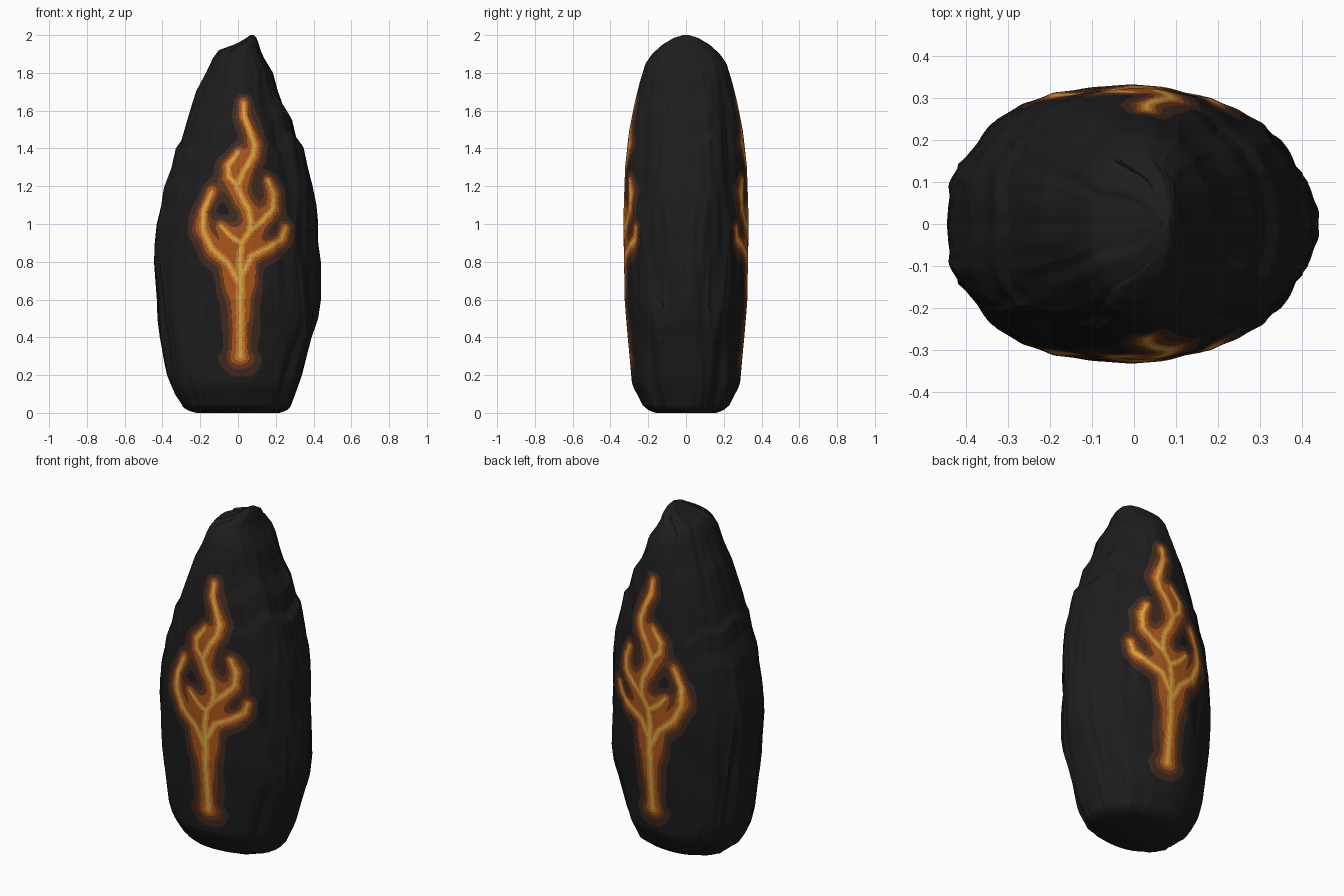
import bpy, bmesh, math
from mathutils import Vector, noise

if "Cube" in bpy.data.objects:
    bpy.data.objects.remove(bpy.data.objects["Cube"])

RINGS, SEGS = 250, 210

# silhouette: height, left x, right x
SIDES = [(0, -.22, .22), (.012, -.265, .255), (.03, -.29, .275), (.1, -.335, .302),
         (.2, -.375, .338), (.4, -.415, .387), (.5, -.429, .422), (.6, -.432, .437),
         (.8, -.445, .435), (.9, -.44, .422), (1.0, -.427, .422), (1.1, -.402, .412),
         (1.2, -.386, .392), (1.3, -.348, .367), (1.4, -.328, .347), (1.44, -.3, .312),
         (1.55, -.268, .287), (1.63, -.243, .238), (1.7, -.22, .213), (1.8, -.167, .186),
         (1.88, -.13, .138), (1.92, -.1, .12), (1.955, -.005, .11), (1.985, .045, .098),
         (2, .065, .085)]
# height, half depth
DEPTH = [(0, .16), (.012, .195), (.04, .228), (.1, .258), (.13, .275), (.16, .285),
         (.4, .307), (.6, .323), (1, .33), (1.3, .322), (1.5, .299), (1.65, .27),
         (1.75, .245), (1.85, .215), (1.9, .18), (1.95, .125), (1.985, .065), (2, .015)]

# flame veins: x, z, strength
VEINS = [
    [(.013, .30, 1.2), (.013, .34, .95), (.013, .5, 1), (.013, .7, 1.05), (.01, .82, .9),
     (.02, .9, .8), (.06, .96, .8), (.068, 1.01, .8), (.055, 1.08, .8), (.02, 1.14, .85),
     (-.005, 1.2, .85), (.03, 1.28, .75), (.078, 1.36, .75), (.088, 1.42, .75),
     (.06, 1.5, .7), (.032, 1.57, .65), (.03, 1.64, .5)],
    [(.01, .68, .9), (-.05, .79, .8), (-.14, .87, .8), (-.187, .97, .8),
     (-.183, 1.07, .7), (-.14, 1.17, .5)],
    [(.013, .72, .9), (.07, .83, .8), (.17, .88, .75), (.23, .92, .65), (.25, .98, .5)],
    [(.015, .9, .7), (-.04, .935, .7), (-.09, .99, .5)],
    [(.05, .95, .75), (.13, 1.02, .75), (.185, 1.08, .75), (.19, 1.16, .65), (.16, 1.23, .5)],
    [(0, 1.2, .75), (-.05, 1.25, .7), (-.052, 1.31, .65), (0, 1.38, .5)],
]


def sample(keys, z):
    for a, b in zip(keys, keys[1:]):
        if z <= b[0]:
            t = max(0, (z - a[0]) / (b[0] - a[0]))
            return [p + (q - p) * t for p, q in zip(a[1:], b[1:])]
    return keys[-1][1:]


def vein_heat(x, z, vein):
    best = 0
    for (ax, az, aw), (bx, bz, bw) in zip(vein, vein[1:]):
        dx, dz = bx - ax, bz - az
        t = max(0, min(1, ((x - ax) * dx + (z - az) * dz) / (dx * dx + dz * dz)))
        d = math.hypot(x - ax - t * dx, z - az - t * dz)
        best = max(best, math.exp(-d / (.038 * (aw + (bw - aw) * t))))
    return best


def glow_band(x, z):
    if not (-.32 < x < .35 and .12 < z < 1.78):
        return 0
    wobble = 1 + .45 * noise.noise(Vector((x * 11, 3, z * 7)))
    heats = [vein_heat(x, z, v) for v in VEINS]
    core, total = max(heats), sum(heats) * wobble
    if core > .78:
        return 5
    if core > .54:
        return 4
    for band, limit in ((3, .33), (2, .19), (1, .075)):
        if total > limit:
            return band
    return 0


def rock_point(i, j):
    z = 2 * i / RINGS
    a = math.pi * j / SEGS
    c, s = math.cos(a), math.sin(a)
    if j in (0, SEGS):
        s = 0
    # notches in the outline fade away around the stone
    wander = .16 * s * noise.noise(Vector((c * 2.2, s * 2.2, z))) * min(1, 4 * z, 4 * (2 - z))
    left, right = sample(SIDES, z + wander)
    depth = sample(DEPTH, z)[0]
    n = 2.08 if c > 0 else 2.3
    r = (abs(c) ** n + s ** n) ** (-1 / n)
    mid, half = (left + right) / 2, (right - left) / 2
    # chiselled, upright scallops, calmer on the flame face and the outline
    p = Vector((c * 3, s * 3, z * 1.6))
    p += noise.noise_vector(p * 1.2) * .3
    chip = noise.voronoi(p)[0][0] - (.62 if c > 0 else .5)
    fine = noise.noise(Vector((c * 7, s * 7, z * 4)))
    calm = (1 - .85 * s ** 5) * min(1, .15 + s * 2.5)
    k = r * (1 + calm * (.11 * chip + .02 * fine))
    return mid + c * k * half, -s * k * depth, z


def material(name, rgb):
    m = bpy.data.materials.new(name)
    m.diffuse_color = (*rgb, 1)
    m.use_nodes = True
    m.node_tree.nodes["Principled BSDF"].inputs["Base Color"].default_value = m.diffuse_color
    return m


# rock: front half with glowing veins, mirrored to the back
bm = bmesh.new()
grid = [[bm.verts.new(rock_point(i, j)) for j in range(SEGS + 1)] for i in range(RINGS + 1)]
for i in range(RINGS):
    for j in range(SEGS):
        f = bm.faces.new((grid[i][j], grid[i + 1][j], grid[i + 1][j + 1], grid[i][j + 1]))
        m = f.calc_center_median()
        if m.y < -.12:
            f.material_index = glow_band(m.x, m.z)
bm.faces.new(grid[0])
bm.faces.new(grid[-1][::-1])

mesh = bpy.data.meshes.new("glowing_rock")
bm.to_mesh(mesh)
bm.free()
for name, rgb in [("charcoal stone", (.0125, .0125, .0125)),
                  ("dark ember", (.054, .024, .014)),
                  ("ember brown", (.138, .040, .012)),
                  ("burnt orange", (.41, .095, .012)),
                  ("bright orange", (.66, .215, .023)),
                  ("hot yellow", (.70, .42, .062))]:
    mesh.materials.append(material(name, rgb))

rock = bpy.data.objects.new("glowing_rock", mesh)
bpy.context.collection.objects.link(rock)
bpy.context.view_layer.objects.active = rock
rock.select_set(True)
bpy.ops.object.shade_smooth_by_angle(angle=math.radians(30))
mirror = rock.modifiers.new("back_half", 'MIRROR')
mirror.use_axis = (False, True, False)
mirror.merge_threshold = .0005
